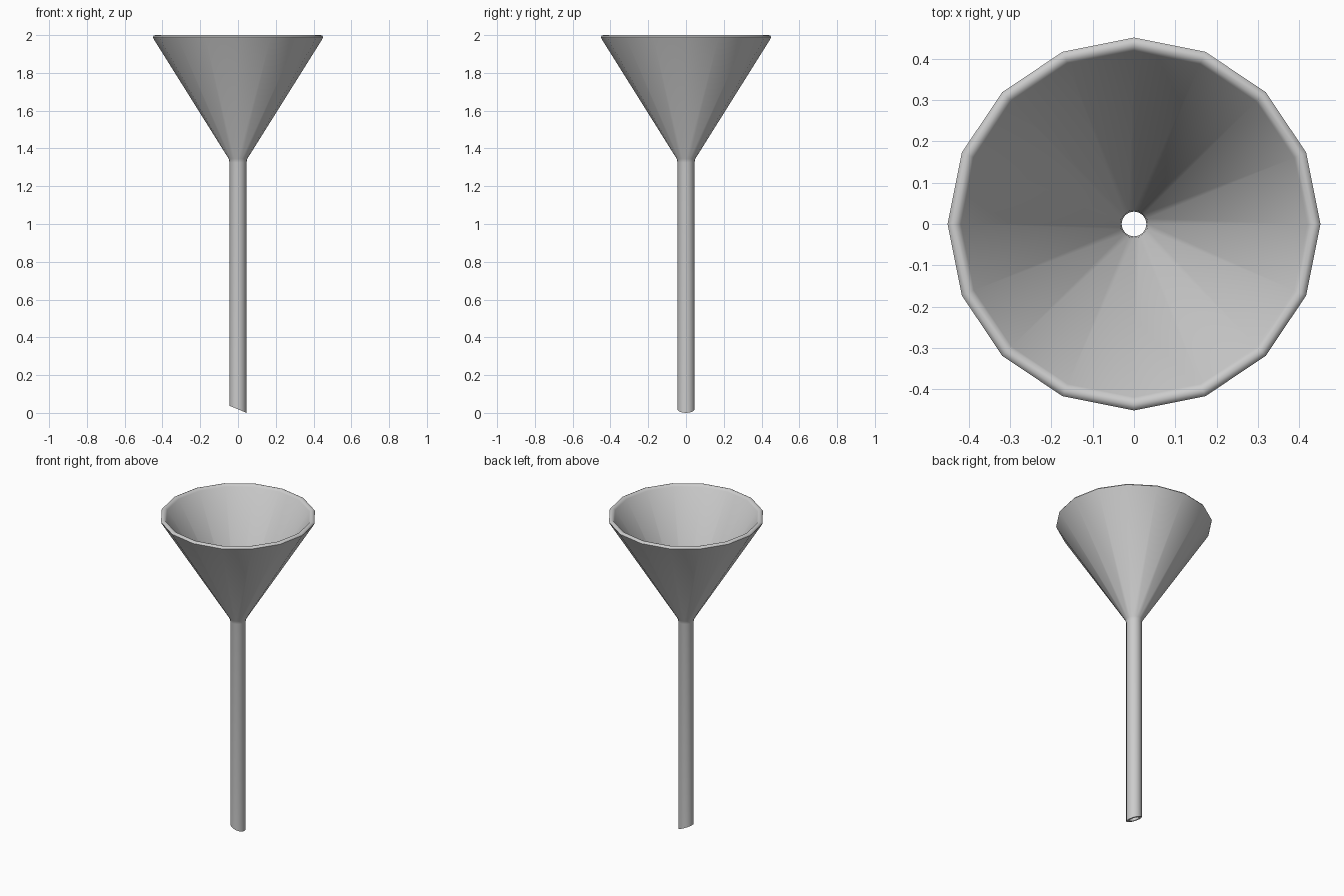
import bpy, bmesh, math

if "Cube" in bpy.data.objects:
    bpy.data.objects.remove(bpy.data.objects["Cube"])

SIDES = 16

# Closed wall profile (radius, z): outside going up, over the rim, inside going down
PROFILE = [
    (0.045, 0.0), (0.045, 1.325), (0.049, 1.345), (0.447, 1.98),
    (0.451, 1.99), (0.446, 1.997), (0.438, 2.0), (0.427, 1.998), (0.419, 1.988),
    (0.034, 1.36), (0.03, 1.335), (0.03, 0.0),
]


def tip_height(x):
    # Slanted cut at the stem outlet, lowest on the +x side
    return 0.019 - 0.42 * x


bm = bmesh.new()
rings = []
for i in range(SIDES):
    a = 2 * math.pi * i / SIDES
    ring = []
    for r, z in PROFILE:
        x, y = r * math.cos(a), r * math.sin(a)
        ring.append(bm.verts.new((x, y, tip_height(x) if z == 0 else z)))
    rings.append(ring)

# Skin the wall all the way round, including the outlet lip
n = len(PROFILE)
for i in range(SIDES):
    a, b = rings[i], rings[(i + 1) % SIDES]
    for j in range(n):
        k = (j + 1) % n
        bm.faces.new((a[j], b[j], b[k], a[k]))
bmesh.ops.recalc_face_normals(bm, faces=bm.faces)

mesh = bpy.data.meshes.new("funnel")
bm.to_mesh(mesh)
bm.free()
funnel = bpy.data.objects.new("funnel", mesh)
bpy.context.collection.objects.link(funnel)

# Smooth walls, crisp outlet edge
bpy.context.view_layer.objects.active = funnel
funnel.select_set(True)
bpy.ops.object.shade_smooth_by_angle(angle=math.radians(50))
